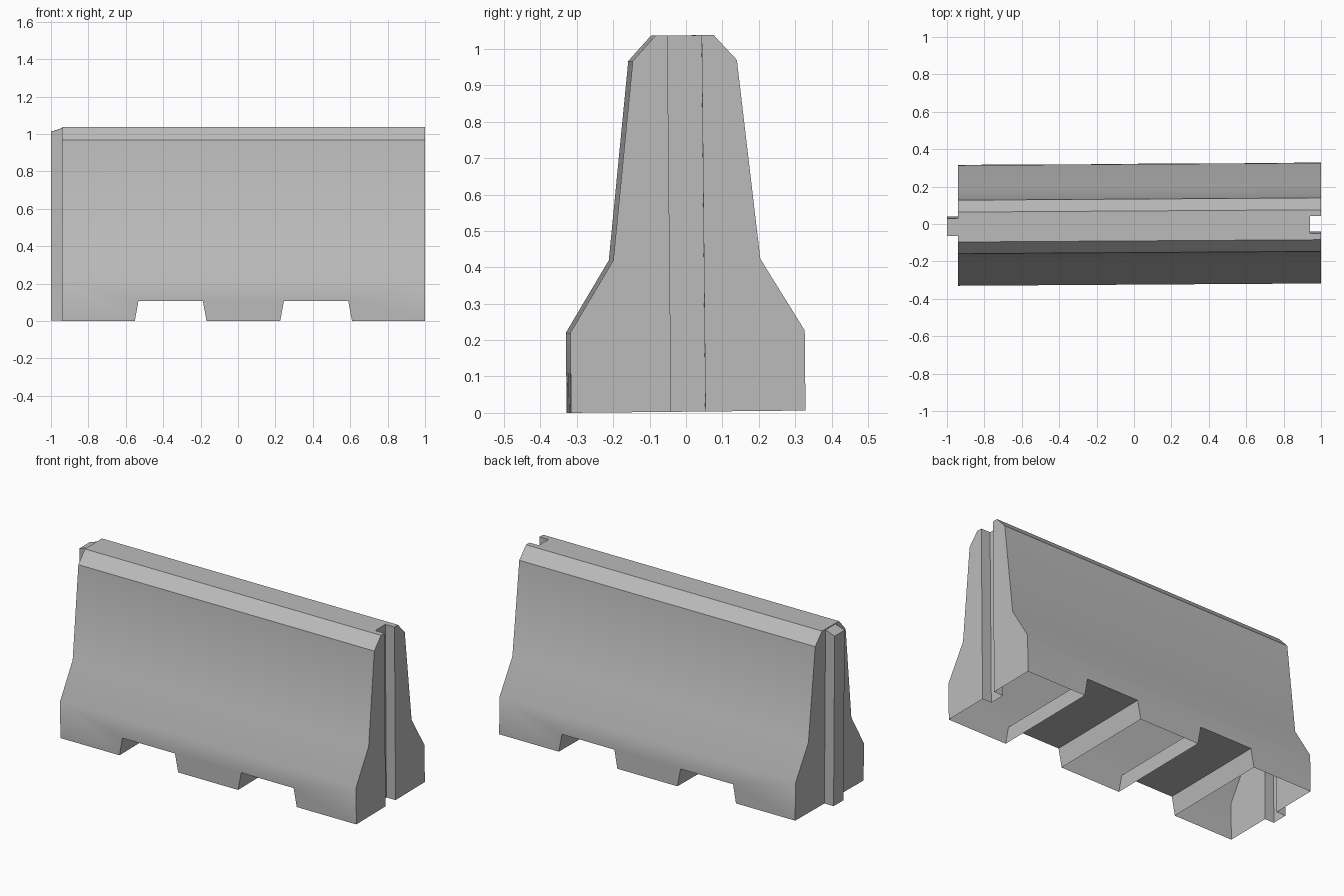
import bpy, bmesh

if "Cube" in bpy.data.objects:
    bpy.data.objects.remove(bpy.data.objects["Cube"])

concrete = bpy.data.materials.new("concrete_grey")
concrete.diffuse_color = (0.5, 0.5, 0.5, 1)
concrete.use_nodes = True
concrete.node_tree.nodes["Principled BSDF"].inputs["Base Color"].default_value = concrete.diffuse_color


def prism(name, outline, axis, start, end):
    """Extrude a 2D outline: axis 'x' uses (y, z), axis 'y' uses (x, z)."""
    bm = bmesh.new()
    at = lambda p, d: (d, *p) if axis == "x" else (p[0], d, p[1])
    verts = [bm.verts.new(at(p, start)) for p in outline]
    face = bm.faces.new(verts)
    new = bmesh.ops.extrude_face_region(bm, geom=[face])["geom"]
    shift = (end - start, 0, 0) if axis == "x" else (0, end - start, 0)
    bmesh.ops.translate(bm, vec=shift,
                        verts=[g for g in new if isinstance(g, bmesh.types.BMVert)])
    bmesh.ops.recalc_face_normals(bm, faces=bm.faces)
    mesh = bpy.data.meshes.new(name)
    bm.to_mesh(mesh)
    bm.free()
    mesh.materials.append(concrete)
    obj = bpy.data.objects.new(name, mesh)
    bpy.context.collection.objects.link(obj)
    return obj


def combine(body, other, operation):
    bpy.context.view_layer.objects.active = body
    mod = body.modifiers.new(operation, "BOOLEAN")
    mod.object, mod.operation, mod.solver = other, operation, "EXACT"
    bpy.ops.object.modifier_apply(modifier=mod.name)
    bpy.data.objects.remove(other)


# Barrier body: flared foot, sloped sides, chamfered top
half = [(0.322, 0), (0.322, 0.22), (0.202, 0.418), (0.143, 0.965), (0.08, 1.034)]
body = prism("barrier_body", half + [(-y, z) for y, z in reversed(half)],
             "x", -0.94, 1.0)

# Fork slots through the foot
for x in (-0.36, 0.4175):
    slot = [(x - 0.203, -0.1), (x - 0.192, 0), (x - 0.172, 0.108),
            (x + 0.172, 0.108), (x + 0.192, 0), (x + 0.203, -0.1)]
    combine(body, prism("slot_cutter", slot, "y", -0.6, 0.6), "DIFFERENCE")

# Groove on one end, tongue on the other
groove = [(0.94, -0.2), (1.2, -0.2), (1.2, 1.3), (0.94, 1.3)]
combine(body, prism("groove_cutter", groove, "y", -0.047, 0.047), "DIFFERENCE")
tongue = [(-1, 0), (-0.9, 0), (-0.9, 1.034), (-0.94, 1.029), (-1, 1.008)]
combine(body, prism("tongue", tongue, "y", -0.047, 0.047), "UNION")

# Open underside, then the slight lean and twist of the casting
bm = bmesh.new()
bm.from_mesh(body.data)
under = [f for f in bm.faces if all(abs(v.co.z) < 0.001 for v in f.verts)]
bmesh.ops.delete(bm, geom=under, context="FACES")
for v in bm.verts:
    x, y, z = v.co
    v.co = (x, y + 0.0064 * x - 0.01 * z, z + 0.01 * y + 0.0033)
bm.to_mesh(body.data)
bm.free()

# Soft bend at the waist, crisp edges elsewhere
bpy.ops.object.select_all(action="DESELECT")
body.select_set(True)
bpy.context.view_layer.objects.active = body
bpy.ops.object.shade_smooth_by_angle(angle=0.61)
